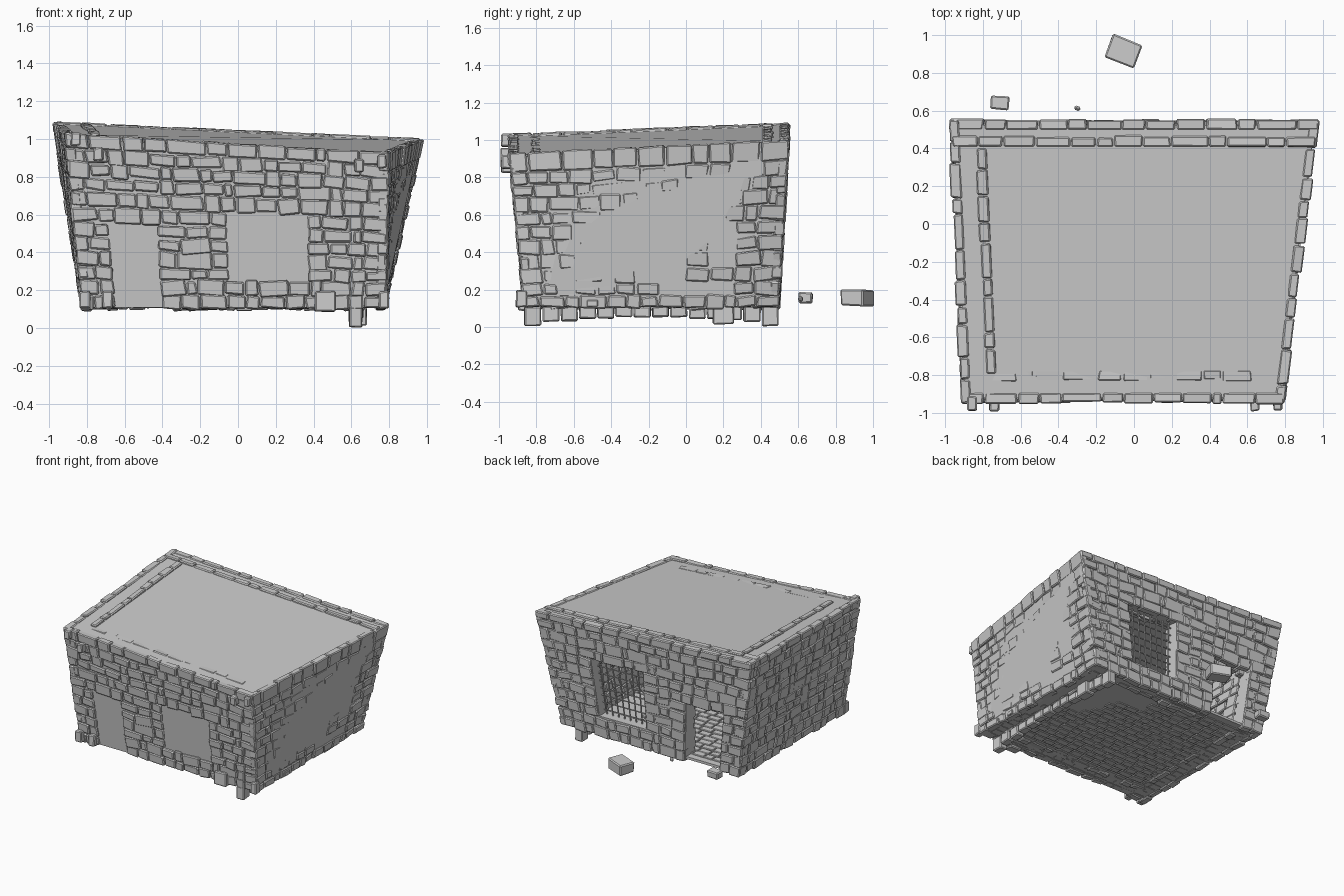
import bpy, bmesh, math, random
from mathutils import Vector as V, Matrix

if "Cube" in bpy.data.objects:
    bpy.data.objects.remove(bpy.data.objects["Cube"])
random.seed(7)
R = random.uniform

FACES = [(0, 1, 2, 3), (4, 7, 6, 5), (0, 4, 5, 1), (1, 5, 6, 2), (2, 6, 7, 3), (3, 7, 4, 0)]


def hexa(bm, pts):
    vs = [bm.verts.new(p) for p in pts]
    for f in FACES:
        bm.faces.new([vs[i] for i in f])


def finish(bm, name, bevel=0.0):
    bmesh.ops.recalc_face_normals(bm, faces=bm.faces[:])
    if bevel:
        bmesh.ops.bevel(bm, geom=bm.edges[:], offset=bevel, segments=1,
                        affect='EDGES', clamp_overlap=True)
    me = bpy.data.meshes.new(name)
    bm.to_mesh(me)
    bm.free()
    ob = bpy.data.objects.new(name, me)
    bpy.context.collection.objects.link(ob)
    return ob


def box(bm, c, s, rot=0.0, jit=0.0):
    m = Matrix.Rotation(rot, 3, 'Z')
    pts = []
    for z in (-.5, .5):
        for x, y in ((-.5, -.5), (.5, -.5), (.5, .5), (-.5, .5)):
            p = V((x * s[0], y * s[1], z * s[2])) + V((R(-jit, jit), R(-jit, jit), R(-jit, jit)))
            pts.append(V(c) + m @ p)
    hexa(bm, pts)


# bottom and top corners of the flared, crooked building
BOT = {'FL': V((-.83, -.87, .11)), 'FR': V((.785, -.87, .11)),
       'BR': V((.785, .50, .11)), 'BL': V((-.83, .50, .11))}
TOP = {'FL': V((-.92, -.95, 1.035)), 'FR': V((.80, -.95, .93)),
       'BR': V((.985, .555, 1.005)), 'BL': V((-.985, .555, 1.095))}


class Wall:
    def __init__(self, a, b, inward, thick):
        self.c = BOT[a], BOT[b], TOP[a], TOP[b]
        self.n, self.t = V(inward), thick
        self.length = (self.c[3] - self.c[2]).length * .5 + (self.c[1] - self.c[0]).length * .5

    def at(self, u, v, d):
        b0, b1, t0, t1 = self.c
        return b0.lerp(b1, u).lerp(t0.lerp(t1, u), v) + self.n * d

    def piece(self, bm, u0, u1, v0, v1, d0, d1):
        hexa(bm, [self.at(u, v, d) for d in (d0, d1)
                  for u, v in ((u0, v0), (u1, v0), (u1, v1), (u0, v1))])

    def stone(self, bm, u0, u1, v0, v1, d0, d1, rot, jit=.005):
        H, L = .9, self.length
        cu, cv, w, h = (u0 + u1) / 2 * L, (v0 + v1) / 2 * H, (u1 - u0) * L / 2, (v1 - v0) * H / 2
        k, s = math.cos(rot), math.sin(rot)
        pts = []
        for d in (d0, d1):
            for a, b in ((-w, -h), (w, -h), (w, h), (-w, h)):
                a += R(-jit, jit)
                b += R(-jit, jit)
                pts.append(self.at((cu + a * k - b * s) / L, (cv + a * s + b * k) / H, d))
        hexa(bm, pts)

    def masonry(self, bm, holes, d0, d1, lo=0.0, hi=1.0, vmax=1.0):
        # rows of random stones that stop at the openings
        v = -.01
        while v < vmax - .04:
            h = R(.075, .1)
            if v + h > vmax - .06:
                h = vmax - v
            mid, top = v + h / 2, v + h >= vmax - .001
            spans, u = [], lo
            for a, b, c, d, _ in sorted(holes):
                if c < mid < d:
                    spans.append((u, a))
                    u = b
            spans.append((u, hi))
            for a, b in spans:
                n = max(1, round((b - a) * self.length / (.135 if top else .112)))
                cuts = [a + (b - a) * (i + (R(-.33, .33) if 0 < i < n else 0)) / n for i in range(n + 1)]
                for p, q in zip(cuts, cuts[1:]):
                    g = .003 / self.length
                    off = R(-.006, .008)
                    r = 0 if top else R(-.1, .1)
                    big = 0 if top else R(-.006, .012)
                    self.stone(bm, p + g, q - g, v + .004 - big, v + h - .004 + big,
                               d0 + off, d1, r)
            for a, b, c, d, keep in holes:       # stray stones inside a bare patch
                if c < mid < d and keep:
                    for i in range(4):
                        if random.random() < keep:
                            w = (b - a) / 4
                            self.stone(bm, a + i * w + .005, a + (i + 1) * w - .005,
                                       v + .005, v + h - .005, d0, d1, R(-.1, .1))
            v += h


front = Wall('FL', 'FR', (0, 1, 0), .12)
back = Wall('BL', 'BR', (0, -1, 0), .09)
left = Wall('FL', 'BL', (1, 0, 0), .14)
right = Wall('FR', 'BR', (-1, 0, 0), .12)

DOOR, WINDOW = (.115, .305, -.1, .53, 0), (.517, .77, .17, .68, 0)
holes = {'front': [(.115, .265, -.1, .53, 0), (.49, .745, .19, .54, 0)],
         'back': [DOOR, WINDOW], 'left': [], 'right': [(.44, .82, .05, .54, .42)]}
inner_range = {'front': (.08, .9, 1.0), 'back': (.01, .99, 1.0),
               'left': (.1, .9, 1.0), 'right': (.1, .9, .95)}

for name, w in (('front', front), ('back', back), ('left', left), ('right', right)):
    # plain wall core, pierced only at the back
    bm = bmesh.new()
    d0, d1 = .018, w.t + .03
    if name == 'back':
        a, b, _, c, _ = DOOR
        e, f, g, h, _ = WINDOW
        for q in ((.02, a, 0, .97), (a, b, c, .97), (b, e, 0, .97),
                  (e, f, 0, g), (e, f, h, .97), (f, .98, 0, .97)):
            w.piece(bm, *q, .012, d1)
    else:
        w.piece(bm, .015, .985, 0, .97, d0, d1)
    finish(bm, name + '_wall_core')
    # outer and inner stone facing
    bm = bmesh.new()
    w.masonry(bm, holes[name], 0, .055)
    finish(bm, name + '_wall_stones', .007)
    bm = bmesh.new()
    lo, hi, vm = inner_range[name]
    w.masonry(bm, holes['back'] if name == 'back' else [], w.t, w.t + .055, lo, hi, vm)
    finish(bm, name + '_inner_stones', .007)

# roof slab
bm = bmesh.new()
pts = []
for dz in (-.035, -.012):
    for k, dx, dy in (('FL', .03, .03), ('FR', -.03, .03), ('BR', -.03, -.03), ('BL', .03, -.03)):
        pts.append(TOP[k] + V((dx, dy, dz)))
hexa(bm, pts)
finish(bm, 'roof_slab')

# floor slab and paving that shows underneath
bm = bmesh.new()
box(bm, (-.022, -.185, .125), (1.57, 1.33, .02))
finish(bm, 'floor_slab')
bm = bmesh.new()
y = -.82
while y < .45:
    x = -.78 + R(0, .04)
    while x < .7:
        l = R(.07, .12)
        if x + y < .3 + R(-.06, .06):
            box(bm, (x + l / 2, y, .126), (l - .006, .058, .036), R(-.03, .03), .002)
        x += l
    y += .064
finish(bm, 'floor_paving', .004)

# foundation row under the right wall
bm = bmesh.new()
n = 14
for i in range(n):
    y = -.82 + 1.27 * i / (n - 1)
    lift = .035 * math.sin(math.pi * i / (n - 1)) + R(0, .01)
    z0 = .005 if i in (0, n - 1) else .012 + lift
    box(bm, (.625 + R(-.006, .006), y, (z0 + .11) / 2), (.065, .09, .11 - z0), R(-.05, .05), .003)
box(bm, (.64, .2, .11), (.08, .11, .19), 0, .003)
box(bm, (.46, -.86, .14), (.11, .07, .11), .05, .004)
finish(bm, 'foundation_stones', .007)

# small stones at the front feet
bm = bmesh.new()
for x, z in ((-.86, 1.0), (-.74, .92), (.64, .86), (.76, .88)):
    box(bm, (x, -.95, z), (.05, .08, .07), R(-.1, .1), .004)
for x in (-.81, -.69, .77):
    box(bm, (x, -.88, .15), (.055, .06, .09), 0, .004)
finish(bm, 'corner_stones', .007)

# barred window grille
bm = bmesh.new()
u0, u1, v0, v1, _ = WINDOW


def bar(p, q):
    d = q - p
    m = Matrix.Translation((p + q) / 2) @ d.to_track_quat('Z', 'Y').to_matrix().to_4x4()
    bmesh.ops.create_cone(bm, cap_ends=True, segments=6, radius1=.0055, radius2=.0055,
                          depth=d.length, matrix=m)


for i in range(8):
    t = (i + .5) / 8
    u, v = u0 + (u1 - u0) * t, v0 + (v1 - v0) * t
    bar(back.at(u, v0 - .01, .075), back.at(u, v1 + .01, .075))
    bar(back.at(u0 - .01, v, .082), back.at(u1 + .01, v, .082))
finish(bm, 'window_bars')

# loose rubble behind the building
bm = bmesh.new()
box(bm, (-.055, .915, .155), (.165, .13, .085), -.36, .004)
box(bm, (-.71, .642, .155), (.095, .07, .06), -.05, .004)
box(bm, (-.30, .612, .15), (.034, .022, .025), -.3, .002)
finish(bm, 'loose_rubble', .008)
